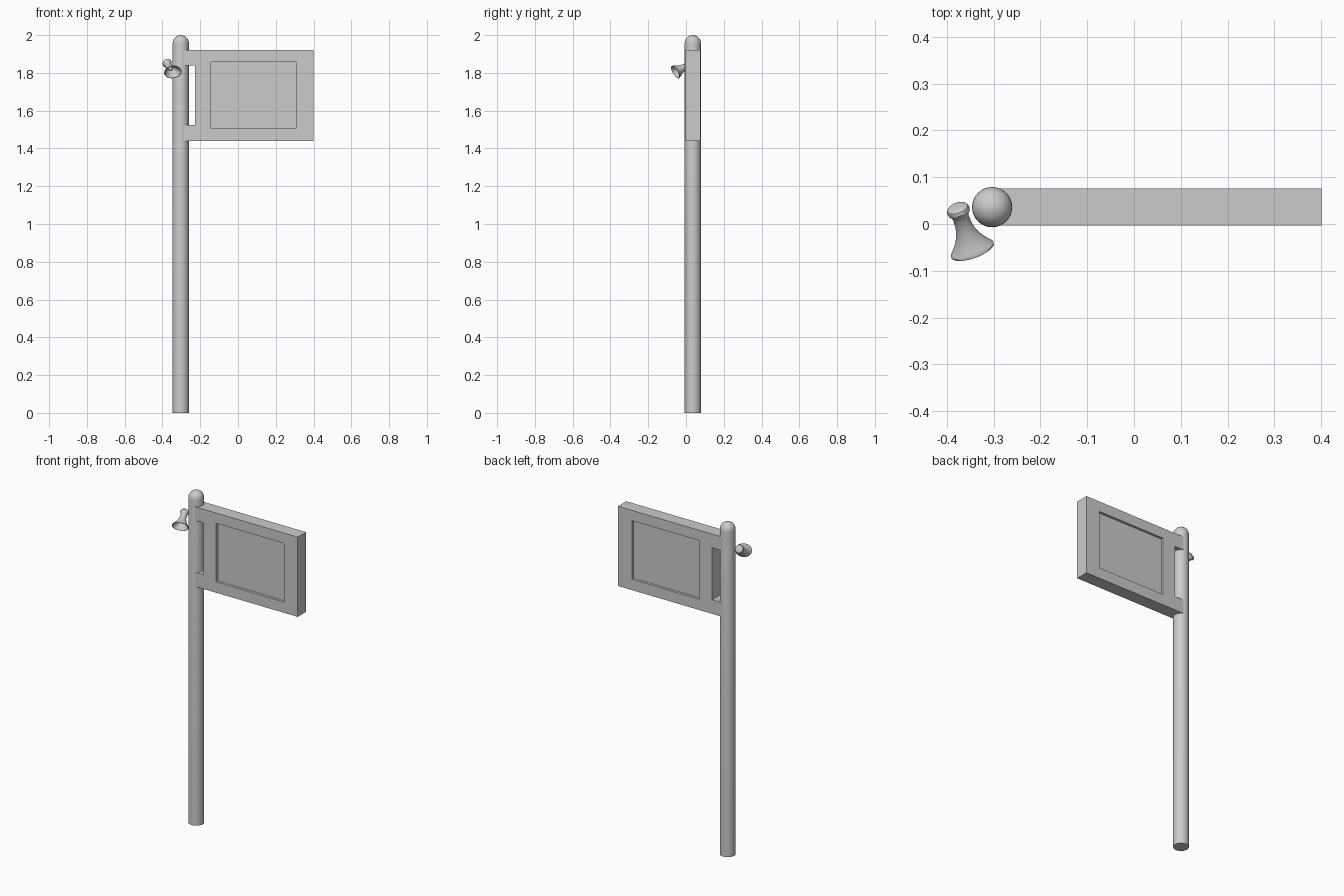
import bpy, bmesh, math
from mathutils import Vector, Matrix

if "Cube" in bpy.data.objects:
    bpy.data.objects.remove(bpy.data.objects["Cube"])


def make_object(name, bm):
    bmesh.ops.recalc_face_normals(bm, faces=bm.faces[:])
    me = bpy.data.meshes.new(name)
    bm.to_mesh(me)
    bm.free()
    ob = bpy.data.objects.new(name, me)
    bpy.context.collection.objects.link(ob)
    return ob


def smooth(ob, deg=35):
    bpy.ops.object.select_all(action='DESELECT')
    ob.select_set(True)
    bpy.context.view_layer.objects.active = ob
    bpy.ops.object.shade_smooth_by_angle(angle=math.radians(deg))


def lathe(name, rings, sides, matrix):
    """rings: (height, radius in x, radius in y); ends are capped."""
    bm = bmesh.new()
    loops = []
    for h, rx, ry in rings:
        loops.append([bm.verts.new((rx * math.cos(2 * math.pi * i / sides),
                                    ry * math.sin(2 * math.pi * i / sides), h))
                      for i in range(sides)])
    for a, b in zip(loops, loops[1:]):
        for i in range(sides):
            j = (i + 1) % sides
            bm.faces.new((a[i], a[j], b[j], b[i]))
    bm.faces.new(loops[0])
    bm.faces.new(loops[-1])
    bm.transform(matrix)
    ob = make_object(name, bm)
    smooth(ob)
    return ob


def prism(name, outline, y0, y1):
    """Extrude an x-z outline from y0 to y1."""
    bm = bmesh.new()
    face = bm.faces.new([bm.verts.new((x, y0, z)) for x, z in outline])
    ext = bmesh.ops.extrude_face_region(bm, geom=[face])
    bmesh.ops.translate(bm, vec=(0, y1 - y0, 0),
                        verts=[v for v in ext['geom'] if isinstance(v, bmesh.types.BMVert)])
    return make_object(name, bm)


# Post with domed top
R = 0.043
dome = [(2.0 - R + R * math.sin(a), R * math.cos(a), R * math.cos(a))
        for a in (math.radians(d) for d in (0, 15, 30, 45, 60, 75, 87))]
dome[-1] = (2.0, dome[-1][1], dome[-1][2])
lathe("post", [(0, R, R)] + dome, 32, Matrix.Translation((-0.303, 0.036, 0)))

# Sign board with two arms reaching into the post
Y0, Y1 = -0.003, 0.076
board = prism("sign_board", [(-0.303, 1.44), (0.4, 1.44), (0.4, 1.92), (-0.303, 1.92),
                             (-0.303, 1.838), (-0.228, 1.838), (-0.228, 1.525),
                             (-0.303, 1.525)], Y0, Y1)

# Shallow recessed panel on both faces
DEPTH = 0.015
panel = [(-0.143, 1.505), (0.307, 1.505), (0.307, 1.858), (-0.143, 1.858)]
for side, a, b in (("front", Y0 - 0.05, Y0 + DEPTH), ("back", Y1 - DEPTH, Y1 + 0.05)):
    cutter = prism(side + "_recess_cutter", panel, a, b)
    cutter.hide_render = True
    cutter.hide_set(True)
    mod = board.modifiers.new(side + "_recess", 'BOOLEAN')
    mod.operation = 'DIFFERENCE'
    mod.solver = 'EXACT'
    mod.object = cutter

# Loudspeaker horn, flattening from a round back to an oval mouth
start = Vector((-0.375, 0.028, 1.851))
mouth = Vector((-0.345, -0.056, 1.804))
axis = (mouth - start).normalized()
side = Vector((-axis.y, axis.x, 0)).normalized()
up = axis.cross(side)
frame = Matrix.Translation(start) @ Matrix((side, up, axis)).transposed().to_4x4()


def oval(s, r):
    return (s, r, r * (1 - 0.23 * max(0, min(1, s / 0.1))))


profile = [(-0.012, 0.012), (-0.011, 0.018), (-0.007, 0.023), (0, 0.025), (0.005, 0.0235),
           (0.010, 0.019), (0.018, 0.0175), (0.035, 0.018), (0.05, 0.0205), (0.065, 0.026),
           (0.08, 0.034), (0.092, 0.043), (0.098, 0.048), (0.101, 0.048), (0.102, 0.045),
           (0.094, 0.039), (0.08, 0.030), (0.065, 0.022), (0.052, 0.017)]
lathe("horn", [oval(s, r) for s, r in profile], 32, frame)

# Small plug inside the horn mouth
lathe("horn_plug", [(0.045, 0.008, 0.008), (0.068, 0.008, 0.008), (0.074, 0.006, 0.006),
                    (0.077, 0.002, 0.002)], 16, frame)
